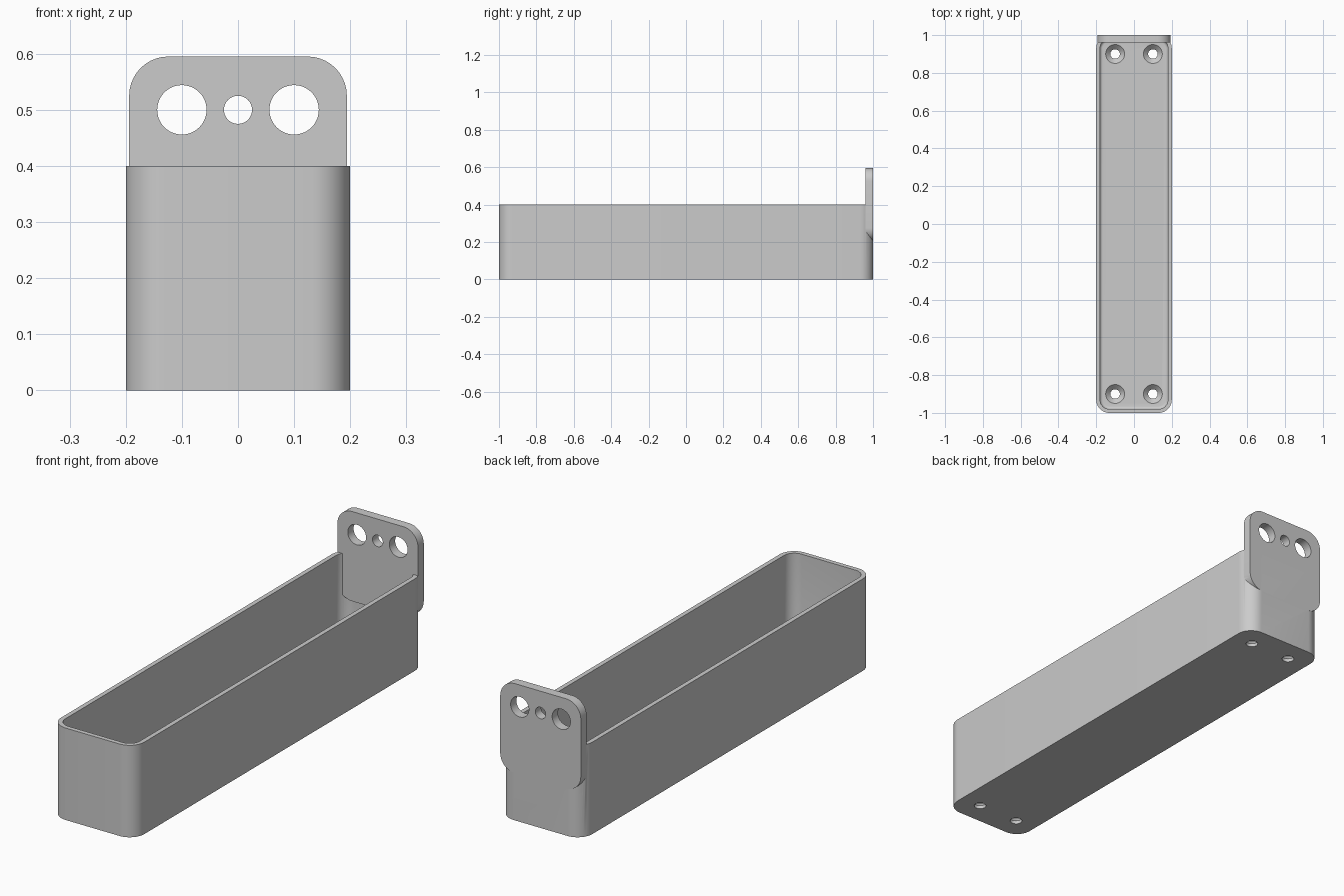
import bpy, bmesh, math
from mathutils import Matrix

old = bpy.data.objects.get("Cube")
if old:
    bpy.data.objects.remove(old, do_unlink=True)

grey = bpy.data.materials.new("plain grey")
grey.use_nodes = True
grey.diffuse_color = (0.6, 0.6, 0.6, 1)
grey.node_tree.nodes["Principled BSDF"].inputs["Base Color"].default_value = (0.6, 0.6, 0.6, 1)


def rounded_rect(half_w, half_h, radius, steps=10):
    """Outline of a rounded rectangle, counter-clockwise."""
    pts = []
    for q, (sx, sy) in enumerate([(1, 1), (-1, 1), (-1, -1), (1, -1)]):
        for i in range(steps + 1):
            a = (q + i / steps) * math.pi / 2
            pts.append((sx * (half_w - radius) + radius * math.cos(a),
                        sy * (half_h - radius) + radius * math.sin(a)))
    return pts


def loft(name, rings):
    """Solid through matching rings of points, capped at both ends."""
    bm = bmesh.new()
    loops = [[bm.verts.new(p) for p in ring] for ring in rings]
    n = len(loops[0])
    for a, b in zip(loops, loops[1:]):
        for i in range(n):
            bm.faces.new((a[i], a[(i + 1) % n], b[(i + 1) % n], b[i]))
    bm.faces.new(loops[0][::-1])
    bm.faces.new(loops[-1])
    bmesh.ops.recalc_face_normals(bm, faces=bm.faces)
    mesh = bpy.data.meshes.new(name)
    bm.to_mesh(mesh)
    bm.free()
    mesh.materials.append(grey)
    obj = bpy.data.objects.new(name, mesh)
    bpy.context.collection.objects.link(obj)
    return obj


def revolve(name, profile, location, rotation=None):
    """Round solid from (radius, height) pairs."""
    rings = [[(r * math.cos(t * math.tau / 48), r * math.sin(t * math.tau / 48), z)
              for t in range(48)] for r, z in profile]
    obj = loft(name, rings)
    obj.data.transform(Matrix.Translation(location) @ (rotation or Matrix()))
    return obj


def combine(target, tool, operation):
    mod = target.modifiers.new(operation.title(), 'BOOLEAN')
    mod.operation = operation
    mod.solver = 'EXACT'
    mod.object = tool
    bpy.context.view_layer.objects.active = target
    bpy.ops.object.modifier_apply(modifier=mod.name)
    bpy.data.objects.remove(tool, do_unlink=True)


# Open tray: rounded shell with a filleted inner floor
WALL, FLOOR, CORNER, FILLET = 0.02, 0.04, 0.07, 0.015
tray = loft("tray", [[(x, y, z) for x, y in rounded_rect(0.2, 1, CORNER)] for z in (0, 0.4)])
levels = []
for i in range(6):
    a = i / 5 * math.pi / 2
    levels.append((FILLET * (1 - math.sin(a)), FLOOR + FILLET * (1 - math.cos(a))))
levels.append((0, 0.5))
cavity = loft("cavity", [[(x, y, z) for x, y in rounded_rect(
    0.2 - WALL - d, 1 - WALL - d, CORNER - WALL - d)] for d, z in levels])
combine(tray, cavity, 'DIFFERENCE')

# Hanging plate on the back
plate = loft("plate", [[(x, y, z + 0.4) for x, z in rounded_rect(0.194, 0.195, 0.07)]
                       for y in (0.96, 1)])
combine(tray, plate, 'UNION')

# Plate holes
turn = Matrix.Rotation(math.pi / 2, 4, 'X')
for x, r in ((-0.1, 0.044), (0, 0.025), (0.1, 0.044)):
    combine(tray, revolve("plate_hole", [(r, -0.1), (r, 0.1)], (x, 0.98, 0.5), turn), 'DIFFERENCE')

# Countersunk screw holes in the floor
for x in (-0.1, 0.1):
    for y in (-0.9, 0.9):
        screw = revolve("screw_hole", [(0.025, -0.05), (0.025, FLOOR - 0.025),
                                       (0.05, FLOOR), (0.05, FLOOR + 0.01)], (x, y, 0))
        combine(tray, screw, 'DIFFERENCE')

tray.name = "wall_tray"
bpy.ops.object.select_all(action='DESELECT')
tray.select_set(True)
bpy.context.view_layer.objects.active = tray
bpy.ops.object.shade_smooth_by_angle(angle=math.radians(30))
